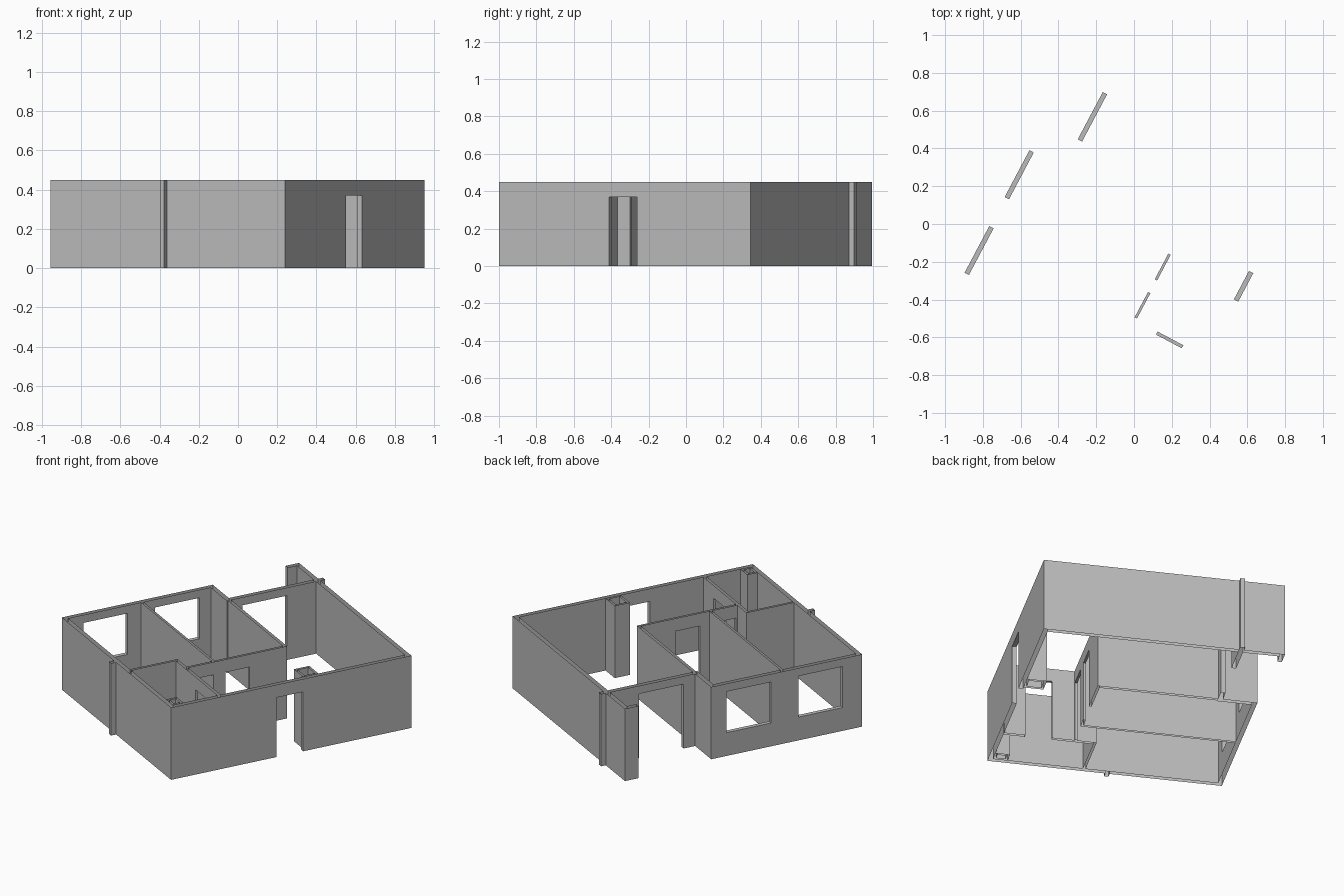
import bpy, bmesh, math

if "Cube" in bpy.data.objects:
    bpy.data.objects.remove(bpy.data.objects["Cube"], do_unlink=True)

HEIGHT = 0.45
TURN = math.radians(-27.9)      # the plan is turned on the ground
OUT = 0.026                     # outer wall thickness
THIN = 0.014                    # partition thickness

grey = bpy.data.materials.new("wall grey")
grey.use_nodes = True
colour = (0.5, 0.5, 0.5, 1)
grey.diffuse_color = colour
grey.node_tree.nodes["Principled BSDF"].inputs["Base Color"].default_value = colour


def box(x0, x1, y0, y1, z0=0, z1=HEIGHT):
    return ((x0, x1), (y0, y1), (z0, z1))


def build(name, solids, openings=()):
    """Merge boxes, cut openings, and leave wall tops and bottoms open."""
    cuts = [sorted({round(v, 4) for b in (*solids, *openings) for v in b[k]})
            for k in range(3)]

    def inside(cell, boxes):
        mid = [(cuts[k][cell[k]] + cuts[k][cell[k] + 1]) / 2 for k in range(3)]
        return any(all(b[k][0] < mid[k] < b[k][1] for k in range(3)) for b in boxes)

    cells = {(i, j, k)
             for i in range(len(cuts[0]) - 1)
             for j in range(len(cuts[1]) - 1)
             for k in range(len(cuts[2]) - 1)
             if inside((i, j, k), solids) and not inside((i, j, k), openings)}
    bm = bmesh.new()
    verts = {}

    def vert(key):
        if key not in verts:
            verts[key] = bm.verts.new([cuts[k][key[k]] for k in range(3)])
        return verts[key]

    for cell in cells:
        for axis in range(3):
            p, q = (axis + 1) % 3, (axis + 2) % 3
            for side in (0, 1):
                near = list(cell)
                near[axis] += 2 * side - 1
                level = cell[axis] + side
                if tuple(near) in cells:
                    continue
                if axis == 2 and level in (0, len(cuts[2]) - 1):
                    continue
                ring = []
                for dp, dq in ((0, 0), (1, 0), (1, 1), (0, 1)):
                    key = list(cell)
                    key[axis] = level
                    key[p] += dp
                    key[q] += dq
                    ring.append(vert(tuple(key)))
                bm.faces.new(ring if side else ring[::-1])
    bmesh.ops.dissolve_limit(bm, angle_limit=0.01, verts=bm.verts, edges=bm.edges)
    mesh = bpy.data.meshes.new(name)
    bm.to_mesh(mesh)
    bm.free()
    mesh.materials.append(grey)
    obj = bpy.data.objects.new(name, mesh)
    obj.rotation_euler.z = TURN
    bpy.context.collection.objects.link(obj)
    return obj


# Main lines of the plan
WEST, EAST, SOUTH, NORTH = -0.672, 0.68, -0.772, 0.75
STEP = 0.184                    # back of the two side rooms
PORCH = -0.473                  # set-back wall with the wide doorway
STUB = -0.71
HALL = 0.234                    # partition beside the hall

outer_walls = [
    box(WEST, WEST + OUT, SOUTH, STEP),
    box(WEST, EAST, SOUTH, SOUTH + OUT),
    box(EAST - OUT, EAST, SOUTH, NORTH),
    box(STUB, EAST, NORTH - OUT, NORTH),
    box(WEST, PORCH + OUT, STEP - OUT, STEP),
    box(PORCH, PORCH + OUT, STEP - OUT, NORTH + 0.03),
    box(STUB, STUB + OUT, NORTH - 0.085, NORTH),
    box(-0.025, 0, SOUTH - 0.032, SOUTH),
]
partitions = [
    box(PORCH, HALL + THIN, STEP - 0.018, STEP),
    box(WEST + 0.01, HALL + THIN, -0.283, -0.283 + THIN),
    box(HALL, HALL + THIN, -0.455, STEP),
    box(0.12, 0.12 + THIN, SOUTH + 0.01, -0.445),
    box(0.12, EAST - 0.01, -0.463, -0.445),
]
DOOR = 0.37
openings = [
    box(WEST - 0.1, WEST + 0.1, -0.648, -0.368, 0.145, 0.4),
    box(WEST - 0.1, WEST + 0.1, -0.194, 0.086, 0.145, 0.4),
    box(PORCH - 0.1, PORCH + 0.1, 0.257, 0.54, 0, 0.4),
    box(EAST - 0.05, EAST + 0.1, -0.105, 0.065, 0, DOOR),
    box(HALL - 0.05, HALL + 0.05, -0.435, -0.283, 0, DOOR),
    box(HALL - 0.05, HALL + 0.05, -0.207, -0.053, 0, DOOR),
    box(0.377, 0.531, -0.5, -0.4, 0, DOOR),
]
build("house_walls", outer_walls + partitions, openings)


def shaft(name, x0, x1, y0, y1):
    """Thin-walled service shaft, hollow inside."""
    build(name, [box(x0, x1, y0, y1)],
          [box(x0 + THIN, x1 - THIN, y0 + THIN, y1 - THIN)])


shaft("entry_shaft", 0.54, EAST - OUT, 0.08, 0.175)
shaft("bathroom_shaft", 0.57, EAST - OUT, SOUTH + OUT, -0.68)
